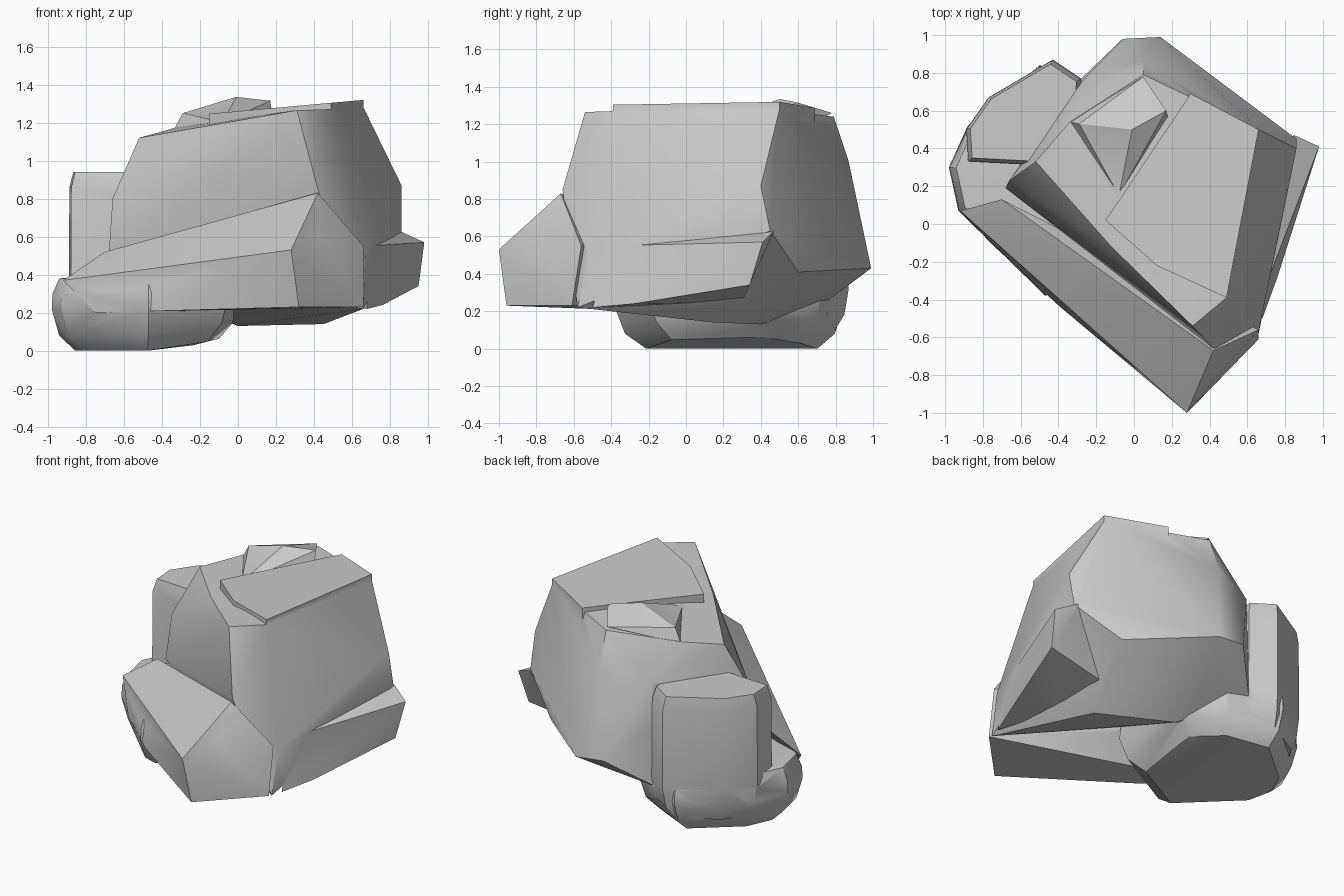
import bpy, bmesh, math
from mathutils import Vector

if "Cube" in bpy.data.objects:
    bpy.data.objects.remove(bpy.data.objects["Cube"])


def hull(name, pts):
    """Chiselled stone chunk: convex hull round a few corner points."""
    bm = bmesh.new()
    for p in pts:
        bm.verts.new(p)
    bmesh.ops.convex_hull(bm, input=bm.verts[:])
    bmesh.ops.delete(bm, geom=[v for v in bm.verts if not v.link_faces], context='VERTS')
    bmesh.ops.recalc_face_normals(bm, faces=bm.faces[:])
    me = bpy.data.meshes.new(name)
    bm.to_mesh(me)
    bm.free()
    ob = bpy.data.objects.new(name, me)
    bpy.context.collection.objects.link(ob)
    return ob


def pebble(name, outline, low, high, lift=0):
    """Plan outline raised to a block; base narrows and lifts to the right, top is chamfered."""
    ring = [Vector(p) for p in outline]
    mid = sum(ring, Vector((0, 0))) / len(ring)
    levels = ((low, .75), (low + .08, .92), (low + .22, 1), (high - .08, .99), (high, .92))
    pts = []
    for z, s in levels:
        for p in ring:
            q = mid.lerp(p, s)
            pts.append((*q, z + lift * max(0, q.x + .35)))
    return hull(name, pts)


# main mass: flat front and right walls, rounded back, shallow keel underneath
boulder = hull("boulder", [
    (-.52, .33, 1.12), (-.12, -.12, 1.19), (.31, -.54, 1.265), (.49, -.39, 1.27),
    (.66, .5, 1.28), (.05, .79, 1.24), (-.34, .54, 1.17), (.42, -.66, .85),
    (.86, .4, .87), (.86, .45, .63), (.05, .87, 1), (.14, .99, .43), (-.06, .98, .45),
    (-.27, .76, .95), (-.66, .23, .8), (-.68, .19, .5), (.67, -.52, .5),
    (.66, -.58, .22), (.6, .6, .41), (-.3, .75, .25), (.45, .15, .14), (0, .4, .13)])

# thin tilted plate lying on the top
plate = [(-.15, .02), (.12, -.22), (.49, -.39), (.66, .5), (.3, .69)]
chunks = [
    hull("top_plate", [(x, y, 1.26 + .09 * x - d) for x, y in plate for d in (0, .1)]),
    # bump behind the plate
    hull("top_bump", [
        (-.29, .53, 1.25), (-.01, .5, 1.335), (.17, .6, 1.315), (.05, .78, 1.26),
        (-.08, .15, 1.2), (.2, .5, 1.1), (-.34, .54, 1.16)]),
    # sloping shelf along the front
    hull("front_shelf", [
        (.28, -1, .53), (.32, -.96, .23), (.42, -.83, .62), (.66, -.61, .23),
        (.66, -.56, .55), (.42, -.67, .83), (-.3, -.1, .58), (-.7, .13, .52),
        (-.92, .07, .37), (-.75, -.11, .2), (-.39, -.44, .21)]),
    # jutting ledge on the right
    hull("right_ledge", [
        (.98, .41, .57), (.95, .34, .34), (.85, .47, .63), (.67, -.4, .55),
        (.68, -.5, .22), (.76, -.28, .24), (.4, .3, .25)]),
    # block on the left
    pebble("left_block", [(-.88, .33), (-.89, .5), (-.77, .67), (-.43, .87), (-.28, .77),
                          (-.3, .3)], .1, .94),
    # low rounded foot
    pebble("foot", [(-.98, .3), (-.93, .07), (-.47, -.38), (-.05, -.2), (.03, .45),
                    (-.15, .72), (-.5, .84), (-.88, .52)], 0, .38, .25),
]

# fuse all chunks into one solid
for c in chunks:
    m = boulder.modifiers.new("fuse", 'BOOLEAN')
    m.operation, m.solver, m.object = 'UNION', 'EXACT', c
bpy.context.view_layer.update()
fused = bpy.data.meshes.new_from_object(
    boulder.evaluated_get(bpy.context.evaluated_depsgraph_get()))
boulder.modifiers.clear()
boulder.data = fused
for c in chunks:
    bpy.data.objects.remove(c)

# soft shading with crisp creases
bpy.context.view_layer.objects.active = boulder
boulder.select_set(True)
bpy.ops.object.shade_smooth_by_angle(angle=math.radians(32))
